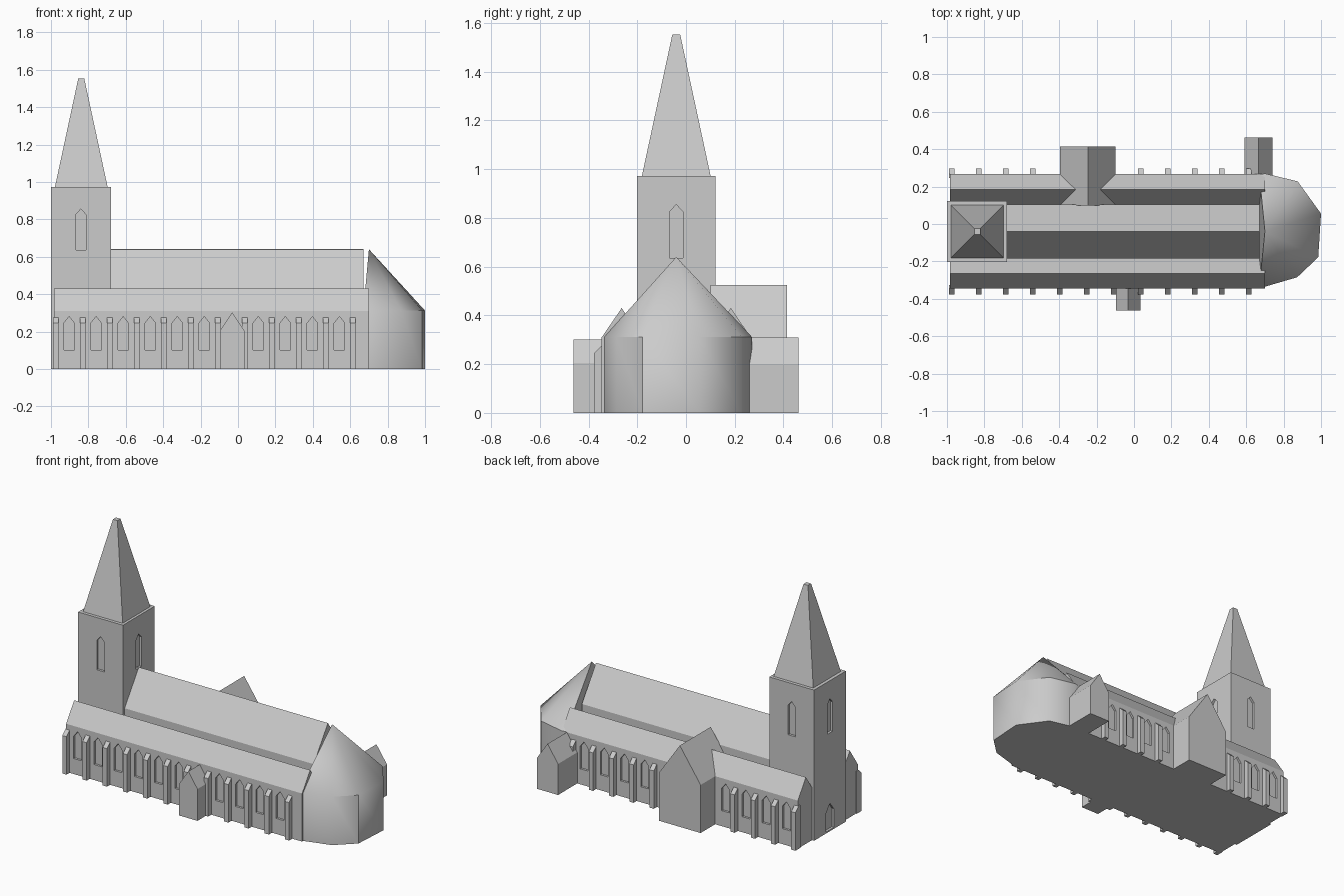
import bpy, bmesh, math
from mathutils import Matrix, Vector

if "Cube" in bpy.data.objects:
    bpy.data.objects.remove(bpy.data.objects["Cube"])

stone = bpy.data.materials.new("grey_stone")
stone.diffuse_color = (0.6, 0.6, 0.6, 1)
stone.use_nodes = True
stone.node_tree.nodes["Principled BSDF"].inputs["Base Color"].default_value = stone.diffuse_color
CY = -0.04  # centre line of the church


def finish(bm, name):
    bmesh.ops.recalc_face_normals(bm, faces=bm.faces)
    me = bpy.data.meshes.new(name)
    bm.to_mesh(me)
    bm.free()
    ob = bpy.data.objects.new(name, me)
    bpy.context.collection.objects.link(ob)
    me.materials.append(stone)
    return ob


def loft(bm, a, b):
    """Closed solid between two matching outlines."""
    va = [bm.verts.new(p) for p in a]
    vb = [bm.verts.new(p) for p in b]
    n = len(va)
    bm.faces.new(va)
    bm.faces.new(vb[::-1])
    for i in range(n):
        j = (i + 1) % n
        bm.faces.new((va[i], va[j], vb[j], vb[i]))


def extrude(bm, profile, lo, hi, axis):
    """Extrude a (u, z) profile along x or y."""
    def put(d):
        return [(d, u, z) if axis == 'x' else (u, d, z) for u, z in profile]
    loft(bm, put(lo), put(hi))


def house(u0, u1, eave, ridge, base=0):
    return [(u0, base), (u1, base), (u1, eave), ((u0 + u1) / 2, ridge), (u0, eave)]


def solid(name, profile, lo, hi, axis):
    bm = bmesh.new()
    extrude(bm, profile, lo, hi, axis)
    return finish(bm, name)


def cut(ob, bm):
    """Recess pointed openings into a part."""
    cutter = finish(bm, ob.name + "_cutter")
    mod = ob.modifiers.new("openings", 'BOOLEAN')
    mod.operation = 'DIFFERENCE'
    mod.solver = 'EXACT'
    mod.object = cutter
    bpy.context.view_layer.objects.active = ob
    bpy.ops.object.modifier_apply(modifier=mod.name)
    bpy.data.objects.remove(cutter)


# nave
solid("nave", house(CY - 0.145, CY + 0.145, 0.43, 0.64), -0.70, 0.67, 'x')

# aisles with pointed windows, and their sloped buttresses
step, first = 0.1445, -0.975
for side, tag in ((-1, "south"), (1, "north")):
    wall = CY + side * 0.306
    inner = CY + side * 0.142
    aisle = solid(tag + "_aisle", house(min(wall, inner), max(wall, inner), 0.31, 0.43),
                  -0.985, 0.70, 'x')
    win, but = bmesh.new(), bmesh.new()
    for i in range(12):
        x = first + i * step
        hidden = (0.585 < x < 0.75 or -0.41 < x < -0.09) if side > 0 else False
        if not hidden or i == 11:
            prof = [(wall - side * 0.02, 0), (wall + side * 0.032, 0),
                    (wall + side * 0.032, 0.245), (wall, 0.275), (wall - side * 0.02, 0.275)]
            extrude(but, prof, x - 0.015, x + 0.015, 'x')
        xw = x + step / 2
        covered = (-0.43 < xw < -0.07) if side > 0 else abs(xw + 0.03) < 0.05
        if i < 11 and not covered:
            extrude(win, house(xw - 0.028, xw + 0.028, 0.245, 0.28, 0.10),
                    wall - side * 0.014, wall + side * 0.02, 'y')
    cut(aisle, win)
    finish(but, tag + "_buttresses")

# transept and two porches
solid("transept", house(-0.395, -0.098, 0.31, 0.525), 0.10, 0.415, 'y')
solid("north_porch", house(0.59, 0.74, 0.20, 0.31), 0.20, 0.462, 'y')
solid("south_porch", house(-0.096, 0.034, 0.205, 0.302), -0.462, -0.30, 'y')

# tower with belfry openings and a west door
tower = solid("tower", [(-1, 0), (-0.68, 0), (-0.68, 0.972), (-1, 0.972)], -0.202, 0.122, 'y')
holes = bmesh.new()
for d in (-0.202, 0.122):
    extrude(holes, house(-0.867, -0.813, 0.825, 0.855, 0.635), d - 0.015, d + 0.015, 'y')
for d in (-1, -0.68):
    extrude(holes, house(CY - 0.027, CY + 0.027, 0.825, 0.855, 0.635), d - 0.015, d + 0.015, 'x')
extrude(holes, house(CY - 0.04, CY + 0.04, 0.13, 0.18, 0.01), -1.015, -0.985, 'x')
cut(tower, holes)


# spire
def square(h, z):
    return [(-0.838 + sx * h, CY + sy * h, z) for sx, sy in ((-1, -1), (1, -1), (1, 1), (-1, 1))]


bm = bmesh.new()
loft(bm, square(0.141, 0.972), square(0.016, 1.553))
finish(bm, "spire")

# apse: many-sided wall with a half-cone roof
plan = [(0.67, 0.265), (0.70, 0.27), (0.875, 0.228), (1.0, 0.055), (0.985, -0.178),
        (0.872, -0.285), (0.70, -0.335), (0.67, -0.335)]
bm = bmesh.new()
low = [bm.verts.new((x, y, 0)) for x, y in plan]
top = [bm.verts.new((x, y, 0.312)) for x, y in plan]
apex = bm.verts.new((0.70, CY, 0.64))
bm.faces.new(low)
for i in range(len(plan)):
    j = (i + 1) % len(plan)
    bm.faces.new((low[i], low[j], top[j], top[i]))
    bm.faces.new((top[i], top[j], apex))
apse = finish(bm, "apse")
bpy.ops.object.select_all(action='DESELECT')
apse.select_set(True)
bpy.context.view_layer.objects.active = apse
bpy.ops.object.shade_smooth_by_angle(angle=math.radians(42))
